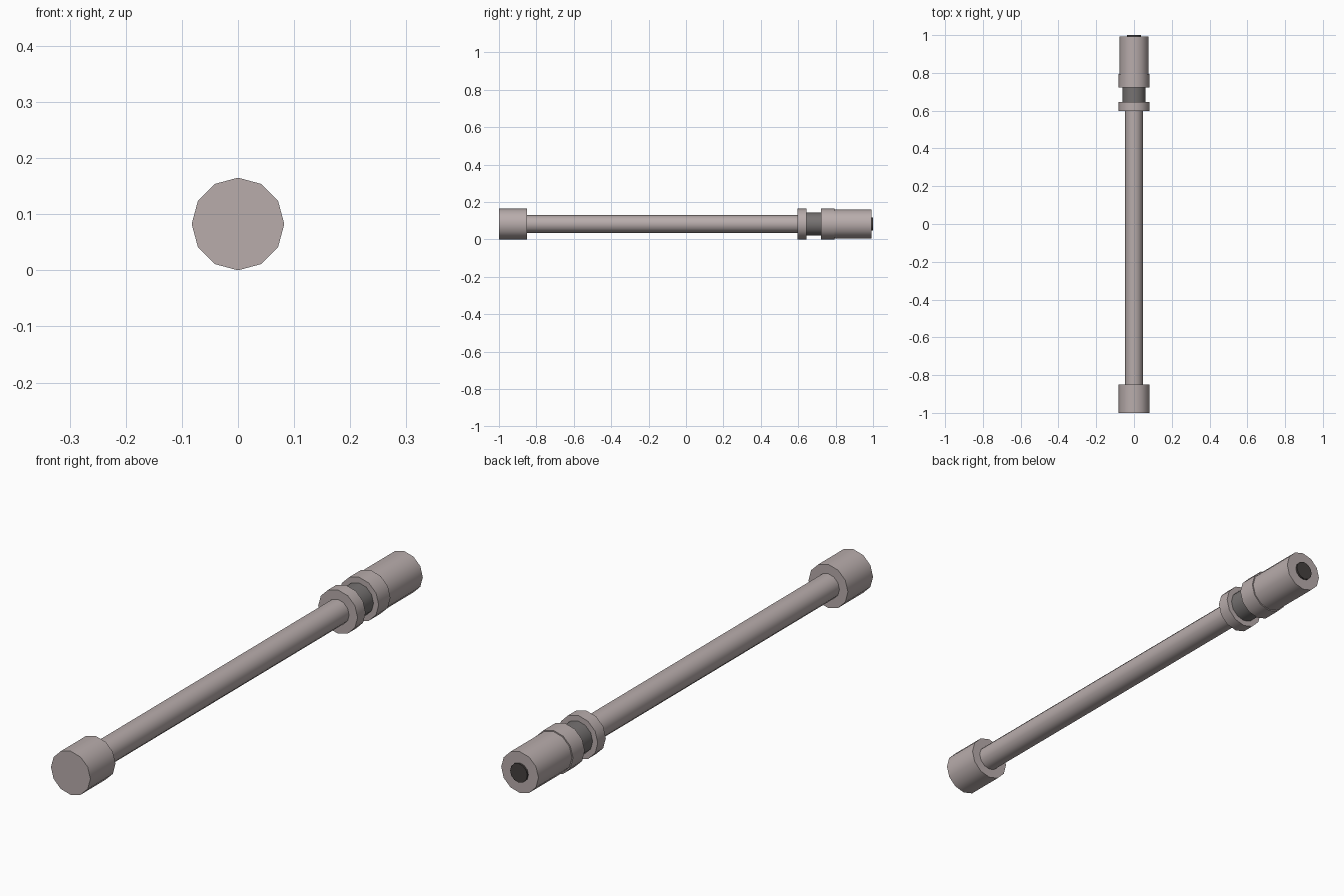
import bpy
from math import radians

cube = bpy.data.objects.get("Cube")
if cube:
    bpy.data.objects.remove(cube, do_unlink=True)

SIDES = 12
AXIS_Z = 0.0825


def material(name, r, g, b):
    mat = bpy.data.materials.new(name)
    mat.use_nodes = True
    mat.diffuse_color = (r, g, b, 1)
    shader = next(n for n in mat.node_tree.nodes if n.type == 'BSDF_PRINCIPLED')
    shader.inputs["Base Color"].default_value = (r, g, b, 1)
    return mat


metal = material("warm_grey_metal", 0.48, 0.415, 0.41)
dark = material("dark_grey_metal", 0.18, 0.168, 0.166)
black = material("bore_black", 0.06, 0.052, 0.05)


def rod(name, radius, start, end, mat):
    """Cylinder along y between two stations, centred on the common axis."""
    bpy.ops.mesh.primitive_cylinder_add(
        vertices=SIDES, radius=radius, depth=end - start,
        location=(0, (start + end) / 2, AXIS_Z), rotation=(radians(90), 0, 0))
    obj = bpy.context.object
    obj.name = name
    obj.data.materials.append(mat)
    bpy.ops.object.shade_smooth_by_angle(angle=radians(40))
    return obj


# Front cap and long shaft
rod("front_cap", 0.0825, -1.0, -0.85, metal)
rod("shaft", 0.047, -0.86, 0.61, metal)

# Rear fitting: ring, recessed neck, collar and barrel
rod("rear_ring", 0.0825, 0.597, 0.645, metal)
rod("recessed_neck", 0.061, 0.64, 0.73, dark)
rod("collar", 0.0825, 0.723, 0.793, metal)
rod("barrel", 0.078, 0.785, 0.993, metal)

# Dark bore disc on the rear end
rod("bore_disc", 0.036, 0.99, 1.0, black)
